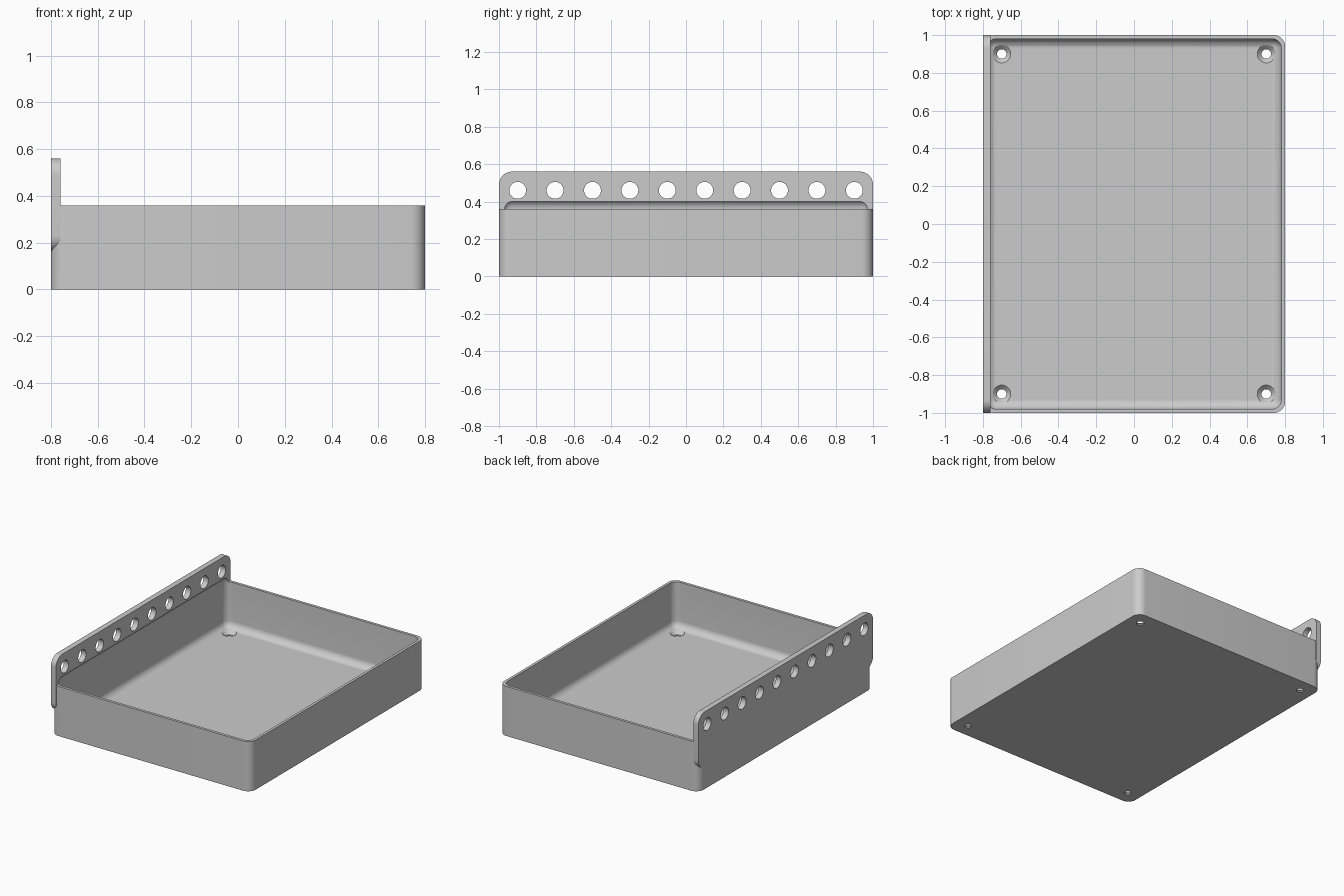
import bpy, bmesh
from math import radians
from mathutils import Matrix, Vector

cube = bpy.data.objects.get("Cube")
if cube:
    bpy.data.objects.remove(cube, do_unlink=True)

grey = bpy.data.materials.new("plain grey")
grey.use_nodes = True
grey.diffuse_color = (0.6, 0.6, 0.6, 1)
grey.node_tree.nodes["Principled BSDF"].inputs["Base Color"].default_value = grey.diffuse_color


def make(name, bm):
    mesh = bpy.data.meshes.new(name)
    bm.to_mesh(mesh)
    bm.free()
    mesh.materials.append(grey)
    ob = bpy.data.objects.new(name, mesh)
    bpy.context.collection.objects.link(ob)
    return ob


def rounded_box(name, lo, hi, radius, axes):
    """Box between two corners, rounding the edges parallel to the given axes."""
    lo, hi = Vector(lo), Vector(hi)
    bm = bmesh.new()
    bmesh.ops.create_cube(bm, size=1)
    for v in bm.verts:
        v.co = [a + (c + 0.5) * (b - a) for a, b, c in zip(lo, hi, v.co)]
    edges = [e for e in bm.edges
             if any(abs((e.verts[0].co - e.verts[1].co)["xyz".index(a)]) > 1e-4 for a in axes)]
    bmesh.ops.bevel(bm, geom=edges, offset=radius, segments=10, profile=0.5, affect='EDGES')
    return make(name, bm)


def add_cone(bm, at, r_bottom, r_top, depth, turn=Matrix()):
    bmesh.ops.create_cone(bm, cap_ends=True, segments=40, radius1=r_bottom, radius2=r_top,
                          depth=depth, matrix=Matrix.Translation(at) @ turn)


def combine(target, tool, operation):
    mod = target.modifiers.new(operation.lower(), 'BOOLEAN')
    mod.operation, mod.object, mod.solver = operation, tool, 'EXACT'
    tool.hide_render = True
    graph = bpy.context.evaluated_depsgraph_get()
    mesh = bpy.data.meshes.new_from_object(target.evaluated_get(graph))
    target.modifiers.clear()
    target.data = mesh
    bpy.data.objects.remove(tool, do_unlink=True)


# Tray body with the raised mounting flange on its side
tray = rounded_box("tray", (-0.8, -1, 0), (0.8, 1, 0.36), 0.06, "z")
flange = rounded_box("flange", (-0.8, -1, 0.16), (-0.76, 1, 0.56), 0.07, "x")
combine(tray, flange, 'UNION')

# Filleted cavity, undercutting the flange slightly
cavity = rounded_box("cavity_cutter", (-0.78, -0.98, 0.03), (0.78, 0.98, 0.41), 0.05, "xyz")
combine(tray, cavity, 'DIFFERENCE')

# Row of holes through the flange
bm = bmesh.new()
for i in range(10):
    add_cone(bm, (-0.78, -0.9 + 0.2 * i, 0.46), 0.045, 0.045, 0.2,
             Matrix.Rotation(radians(90), 4, 'Y'))
combine(tray, make("flange_hole_cutter", bm), 'DIFFERENCE')

# Countersunk screw holes in the floor corners
sinks, shafts = bmesh.new(), bmesh.new()
for x in (-0.7, 0.7):
    for y in (-0.9, 0.9):
        add_cone(sinks, (x, y, 0.02), 0.025, 0.05, 0.025)
        add_cone(shafts, (x, y, 0), 0.025, 0.025, 0.1)
combine(tray, make("countersink_cutter", sinks), 'DIFFERENCE')
combine(tray, make("screw_hole_cutter", shafts), 'DIFFERENCE')

# Smooth fillets, crisp edges
bpy.ops.object.select_all(action='DESELECT')
tray.select_set(True)
bpy.context.view_layer.objects.active = tray
bpy.ops.object.shade_smooth_by_angle(angle=radians(30))
